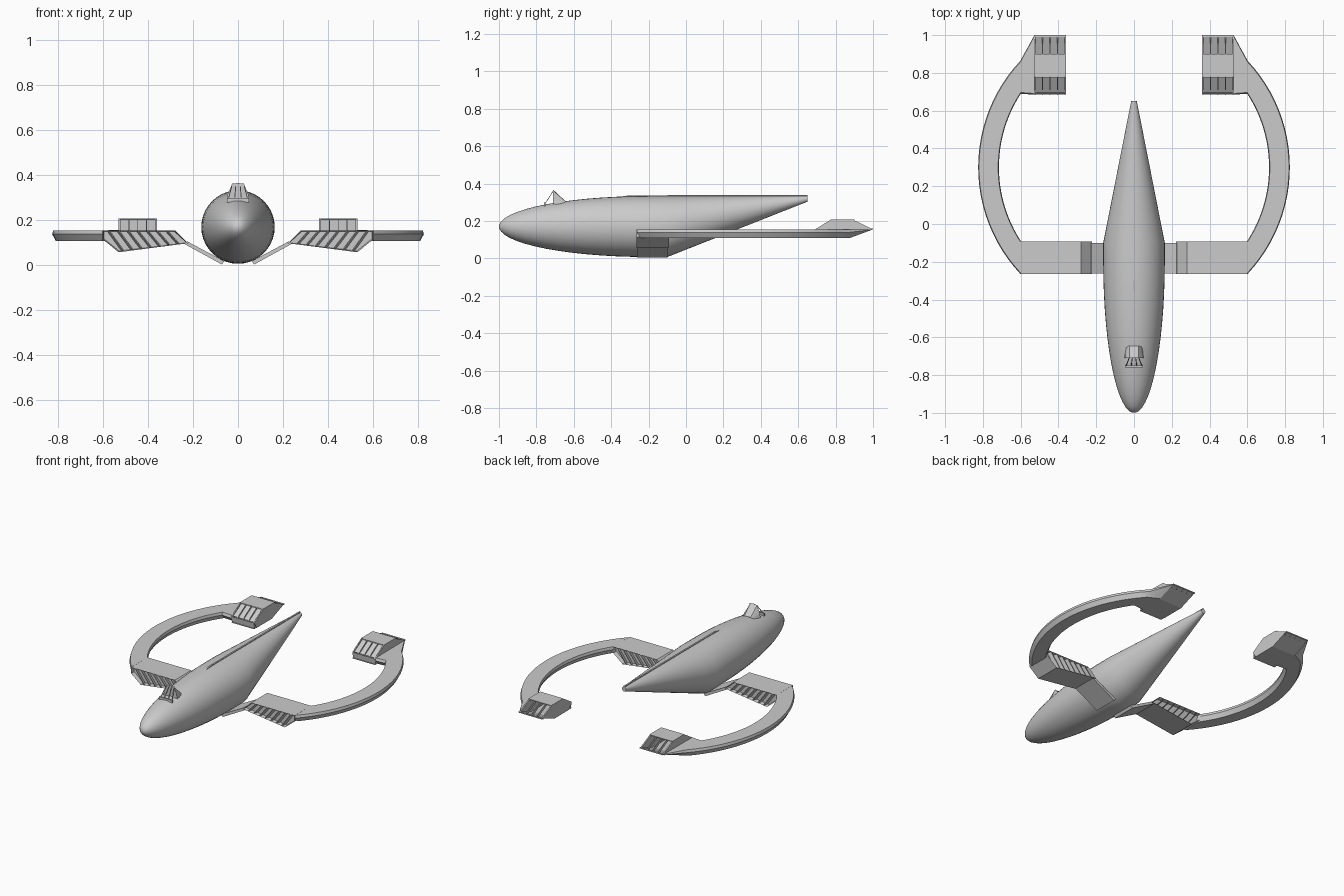
import bpy, bmesh
from math import sin, cos, pi, radians, sqrt
from mathutils import Vector

if "Cube" in bpy.data.objects:
    bpy.data.objects.remove(bpy.data.objects["Cube"])


def make(name, build, mirror=True, smooth=True):
    """Build a bmesh into a named object, optionally mirrored across x."""
    bm = bmesh.new()
    build(bm)
    bmesh.ops.recalc_face_normals(bm, faces=bm.faces)
    me = bpy.data.meshes.new(name)
    bm.to_mesh(me)
    bm.free()
    if smooth:
        for p in me.polygons:
            p.use_smooth = True
        me.set_sharp_from_angle(angle=radians(30))
    ob = bpy.data.objects.new(name, me)
    bpy.context.collection.objects.link(ob)
    if mirror:
        ob.modifiers.new("Mirror", 'MIRROR').use_mirror_merge = False
    return ob


def loft(bm, sections):
    """Skin closed rings of equal length and cap both ends."""
    rings = [[bm.verts.new(p) for p in s] for s in sections]
    n = len(rings[0])
    for a, b in zip(rings, rings[1:]):
        for i in range(n):
            j = (i + 1) % n
            bm.faces.new((a[i], a[j], b[j], b[i]))
    return bm.faces.new(rings[0]), bm.faces.new(rings[-1])


def slab_y(bm, pts, y0, y1):
    return loft(bm, [[(x, y, z) for x, z in pts] for y in (y0, y1)])


def slab_x(bm, pts, x0, x1):
    return loft(bm, [[(x, y, z) for y, z in pts] for x in (x0, x1)])


def bar(bm, a, b, wx, depth):
    """Slanted rectangular louvre from a to b, offset along depth vector."""
    w, d = Vector((wx / 2, 0, 0)), Vector(depth)
    loft(bm, [[p - w, p + w, p + w + d, p - w + d]
              for p in (Vector(a), Vector(b))])


# Fuselage: elliptical nose, flat-topped conical tail
def fuselage(bm):
    R, secs = 0.163, []
    stations = []
    for i in range(15):
        t = 0.06 + (pi / 2 - 0.06) * i / 14
        stations.append((-0.2 - 0.8 * cos(t), R * sin(t), 0.17))
    for i in range(9):
        t = i / 8
        r = R + (0.015 - R) * t
        stations.append((-0.1 + 0.75 * t, r, 0.17 + R - r))
    for y, r, zc in stations:
        secs.append([(r * cos(2 * pi * k / 40), y, zc + r * sin(2 * pi * k / 40))
                     for k in range(40)])
    loft(bm, secs)


make("fuselage", fuselage, mirror=False)
make("top_spine", lambda bm: slab_x(
    bm, [(-0.5, 0.31), (-0.3, 0.337), (0.65, 0.338), (0.65, 0.32), (-0.1, 0.32)],
    -0.005, 0.005), mirror=False, smooth=False)


# Small cockpit fairing behind an open framed windscreen
def hood(bm):
    arch = [(-0.05, 0.29), (-0.045, 0.32), (-0.025, 0.362), (0, 0.366),
            (0.025, 0.362), (0.045, 0.32), (0.05, 0.29)]
    loft(bm, [[(x, -0.71, z) for x, z in arch],
              [(x * 0.9, -0.645, 0.285 + (z - 0.29) * 0.28) for x, z in arch]])


def windscreen(bm):
    for x in (-0.045, -0.016, 0.016, 0.045):
        bar(bm, (x, -0.76, 0.285), (x * 0.55, -0.71, 0.363), 0.004, (0, 0.004, 0))
    slab_y(bm, [(-0.048, 0.28), (0.048, 0.28), (0.048, 0.298), (-0.048, 0.298)],
           -0.76, -0.75)


make("cockpit_hood", hood, mirror=False)
make("windscreen_frame", windscreen, mirror=False, smooth=False)

# Sloping struts from the belly to the wing ducts
make("wing_strut", lambda bm: slab_y(
    bm, [(0.06, 0.018), (0.072, 0.004), (0.24, 0.096), (0.225, 0.106)],
    -0.262, -0.1), smooth=False)


# Wing duct with recessed openings front and rear
def duct(bm):
    ends = slab_y(bm, [(0.222, 0.098), (0.28, 0.155), (0.6, 0.155),
                       (0.6, 0.115), (0.53, 0.058)], -0.265, -0.092)
    bmesh.ops.recalc_face_normals(bm, faces=bm.faces)
    for f in ends:
        bmesh.ops.inset_region(bm, faces=[f], thickness=0.006)
        bmesh.ops.translate(bm, verts=f.verts, vec=f.normal * -0.025)


def duct_louvres(bm):
    for k in range(7):
        t = (k + 0.6) / 7.2
        top = (0.285 + 0.31 * t, 0.152)
        low = (0.235 + 0.295 * t, 0.098 - 0.038 * t)
        for y, dy in ((-0.264, 0.03), (-0.093, -0.03)):
            bar(bm, (low[0], y, low[1]), (top[0], y, top[1]), 0.005, (0.012, dy, 0))


make("wing_duct", duct, smooth=False)
make("wing_duct_louvres", duct_louvres, smooth=False)


# Curved boom sweeping out and back, then fairing into the tail pod
def boom(bm):
    def section(inner, outer):
        i, o = Vector(inner), Vector(outer)
        return [(*i.lerp(o, t), z) for t, z in
                ((0.04, 0.155), (0.96, 0.155), (1, 0.138),
                 (0.86, 0.109), (0.14, 0.109), (0, 0.138))]
    secs = []
    for k in range(25):
        s = -1 + 2 * k / 24
        ai, ao = radians(33 * s), radians(43.2 * s)
        secs.append(section((0.715 * cos(ai), 0.3 + 0.715 * sin(ai)),
                            (0.825 * cos(ao), 0.3 + 0.825 * sin(ao))))
    i, o = Vector((0.53, 0.685)), Vector((0.53, 0.995))
    secs.append([(*i.lerp(o, t), z) for t, z in
                 ((0.02, 0.155), (0.98, 0.157), (1, 0.153),
                  (0.62, 0.109), (0.08, 0.109), (0, 0.138))])
    loft(bm, secs)


make("curved_boom", boom)


# Tail pod: hollow shell with side walls, roof, floor and intake backing
def pod(bm):
    side = [(0.685, 0.15), (0.78, 0.208), (0.89, 0.208), (0.995, 0.157),
            (0.87, 0.109), (0.71, 0.109)]
    slab_x(bm, side, 0.36, 0.364)
    slab_x(bm, side, 0.526, 0.53)
    for strip in ([(0.775, 0.208), (0.9, 0.208), (0.9, 0.203), (0.775, 0.203)],
                  [(0.995, 0.157), (0.87, 0.109), (0.87, 0.113), (0.99, 0.158)],
                  [(0.87, 0.109), (0.685, 0.109), (0.685, 0.113), (0.87, 0.113)],
                  [(0.695, 0.15), (0.785, 0.203), (0.79, 0.2), (0.7, 0.146)],
                  [(0.685, 0.15), (0.69, 0.109), (0.694, 0.109), (0.69, 0.15)]):
        slab_x(bm, strip, 0.362, 0.528)


def pod_louvres(bm):
    for k in range(5):
        x = 0.366 + 0.158 * k / 4
        bar(bm, (x, 0.683, 0.15), (x, 0.778, 0.209), 0.004, (0, 0.02, -0.008))
        bar(bm, (x, 0.995, 0.157), (x, 0.89, 0.208), 0.004, (0, -0.015, -0.012))
    slab_x(bm, [(0.99, 0.154), (1.0, 0.154), (1.0, 0.16), (0.99, 0.16)], 0.36, 0.53)


make("tail_pod", pod, smooth=False)
make("tail_pod_louvres", pod_louvres, smooth=False)
